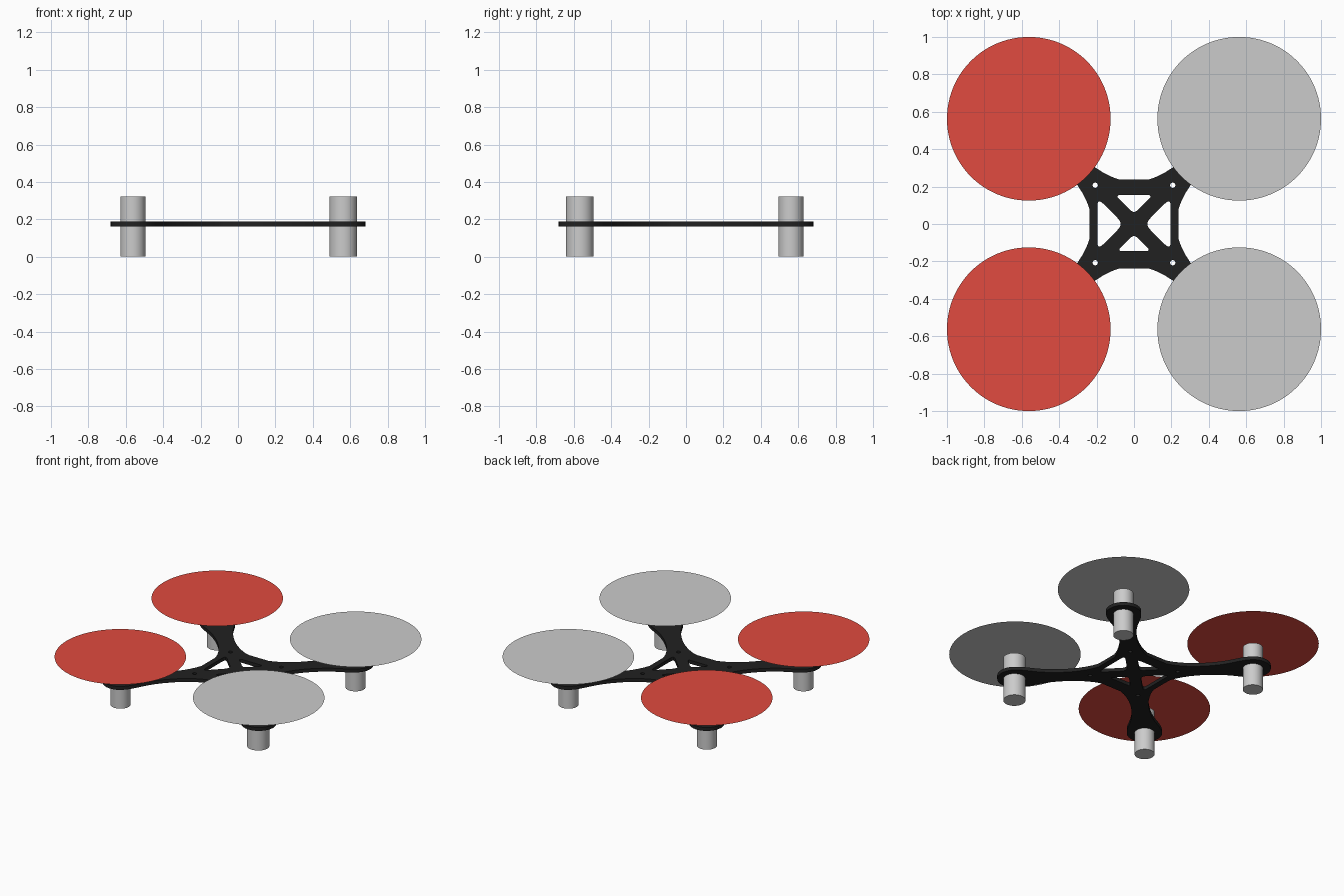
import bpy
from math import pi, sin, cos, sqrt
from mathutils import Vector

if "Cube" in bpy.data.objects:
    bpy.data.objects.remove(bpy.data.objects["Cube"])

R2 = sqrt(0.5)
ARM = 0.5625           # motor centre in x and y
PLATE_Z = 0.175


def material(name, color):
    m = bpy.data.materials.new(name)
    m.diffuse_color = (*color, 1)
    m.use_nodes = True
    m.node_tree.nodes["Principled BSDF"].inputs["Base Color"].default_value = m.diffuse_color
    return m


red = material("red", (0.75, 0.07, 0.05))
black = material("black", (0.015, 0.015, 0.015))


def circle(cx, cy, r, n=24):
    return [(cx + r * cos(2 * pi * i / n), cy + r * sin(2 * pi * i / n)) for i in range(n)]


def rounded(corners, cut, steps=6):
    """Polygon with its corners softened."""
    pts = [Vector(c) for c in corners]
    out = []
    for i, p in enumerate(pts):
        a = p + (pts[i - 1] - p).normalized() * cut
        b = p + (pts[(i + 1) % len(pts)] - p).normalized() * cut
        for k in range(steps + 1):
            t = k / steps
            out.append(tuple(a * (1 - t) ** 2 + p * 2 * t * (1 - t) + b * t * t))
    return out


# Frame outline: half-width along one diagonal arm, ending in a round motor pad
side = [(0.225, 0.112), (0.245, 0.102), (0.267, 0.092), (0.311, 0.078), (0.361, 0.067),
        (0.41, 0.061), (0.46, 0.059), (0.52, 0.061), (0.58, 0.068), (0.63, 0.078),
        (0.67, 0.09), (0.71, 0.103), (0.75, 0.113)]
pad_c, pad_r = ARM / R2, 0.118
pad = [(pad_c + pad_r * cos(a), pad_r * sin(a))
       for a in (pi / 2 - pi * i / 24 for i in range(25))]
arm = side + pad + [(d, -w) for d, w in reversed(side)]

outline = []
for k in range(4):
    a = pi / 4 - k * pi / 2
    outline += [(d * cos(a) - w * sin(a), d * sin(a) + w * cos(a)) for d, w in arm]

# Windows and screw holes
loops = [outline]
for s in (-1, 1):
    y = 0.155 if s > 0 else 0.145
    loops.append(rounded([(-y + 0.054, s * y), (y - 0.054, s * y), (0, s * 0.054)], 0.03))
    loops.append(rounded([(s * 0.196, 0.14), (s * 0.196, -0.14), (s * 0.056, 0)], 0.045))
    for t in (-1, 1):
        loops.append(circle(s * 0.207, t * 0.207, 0.014))

curve = bpy.data.curves.new("frame", 'CURVE')
curve.dimensions = '2D'
curve.fill_mode = 'BOTH'
curve.extrude = 0.0125
for loop in loops:
    sp = curve.splines.new('POLY')
    sp.points.add(len(loop) - 1)
    for p, (x, y) in zip(sp.points, loop):
        p.co = (x, y, 0, 1)
    sp.use_cyclic_u = True
curve.materials.append(black)
frame = bpy.data.objects.new("frame", curve)
frame.location.z = PLATE_Z
bpy.context.collection.objects.link(frame)
bpy.ops.object.select_all(action='DESELECT')
frame.select_set(True)
bpy.context.view_layer.objects.active = frame
bpy.ops.object.convert(target='MESH')
bpy.ops.object.shade_smooth_by_angle()

# Motors and propeller discs at the four corners
for sx, xn in ((-1, "left"), (1, "right")):
    for sy, yn in ((-1, "front"), (1, "back")):
        big = sx > 0 and sy < 0
        bpy.ops.mesh.primitive_cylinder_add(
            vertices=32, radius=0.0745 if big else 0.067, depth=0.322,
            location=(sx * ARM, sy * (0.568 if big else 0.5605), 0.161))
        bpy.context.object.name = f"motor_{yn}_{xn}"
        bpy.ops.object.shade_smooth_by_angle()

        bpy.ops.mesh.primitive_circle_add(
            vertices=96, radius=1 - ARM, fill_type='NGON',
            location=(sx * ARM, sy * ARM, 0.351))
        disc = bpy.context.object
        disc.name = f"propeller_disc_{yn}_{xn}"
        if sx < 0:
            disc.data.materials.append(red)
